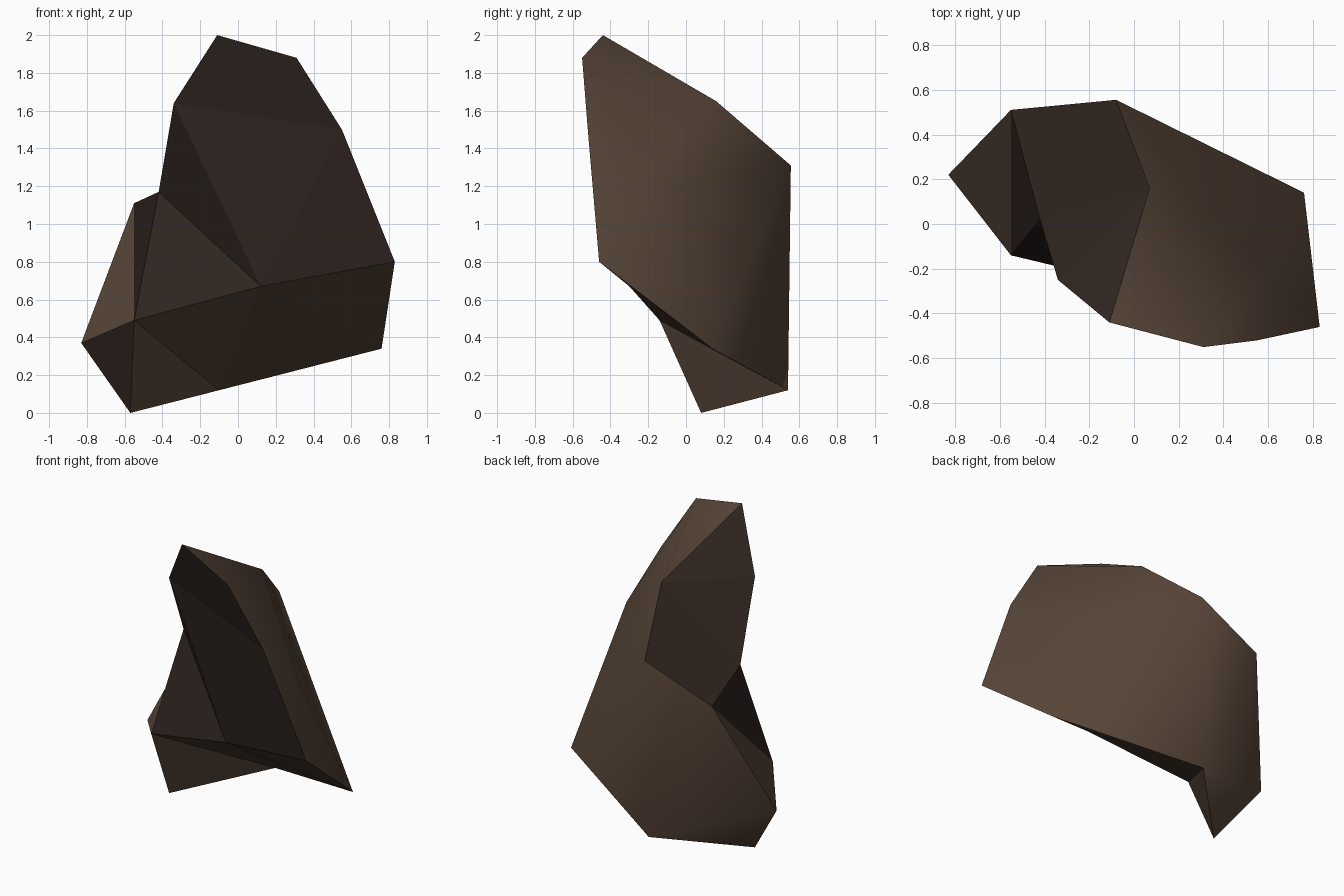
import bpy, bmesh

if "Cube" in bpy.data.objects:
    bpy.data.objects.remove(bpy.data.objects["Cube"])

def material(name, col):
    m = bpy.data.materials.new(name)
    m.diffuse_color = (*col, 1)
    m.use_nodes = True
    m.node_tree.nodes["Principled BSDF"].inputs["Base Color"].default_value = m.diffuse_color
    return m

brown = material("weathered brown", (0.100, 0.062, 0.041))
dark = material("dark fracture", (0.029, 0.018, 0.014))

# Corner points of the broken rock chunk
P = {
    "A": (-.11, -.44, 2.0), "B": (.31, -.55, 1.88), "C": (.55, -.52, 1.5),
    "D": (.83, -.46, .8), "E": (.76, .14, .34), "F": (-.57, .08, 0),
    "G": (-.83, .22, .37), "H": (-.55, -.14, .49), "I": (-.55, .51, 1.11),
    "J": (-.42, .02, 1.17), "K": (-.34, -.25, 1.64), "L": (-.08, .555, 1.31),
    "M": (.07, .16, 1.65), "N": (-.1, .54, .12), "P": (.12, -.30, .67),
    "V": (.62, -.25, 1.21),
}
# Rounded outer side, flat brown chips, dark broken faces
OUTER = "MAB MBV BCV CDV DEV LMV LVE LEN LNI ING NFG".split()
CHIPS = "IGH HFN HNP PNE PED".split()
BROKEN = "AKJPDCB JIHP AMLIJK GFH".split()

bm = bmesh.new()
v = {k: bm.verts.new(co) for k, co in P.items()}
for group, mat, smooth in ((OUTER, 0, True), (CHIPS, 0, False), (BROKEN, 1, False)):
    for names in group:
        f = bm.faces.new([v[c] for c in names])
        f.material_index = mat
        f.smooth = smooth
bmesh.ops.recalc_face_normals(bm, faces=bm.faces)
# Crisp rim between the rounded side and the broken faces
for e in bm.edges:
    e.smooth = all(f.smooth for f in e.link_faces)
bmesh.ops.triangulate(bm, faces=[f for f in bm.faces if len(f.verts) > 3])

mesh = bpy.data.meshes.new("rock_chunk")
bm.to_mesh(mesh)
bm.free()
mesh.materials.append(brown)
mesh.materials.append(dark)
bpy.context.collection.objects.link(bpy.data.objects.new("rock_chunk", mesh))
